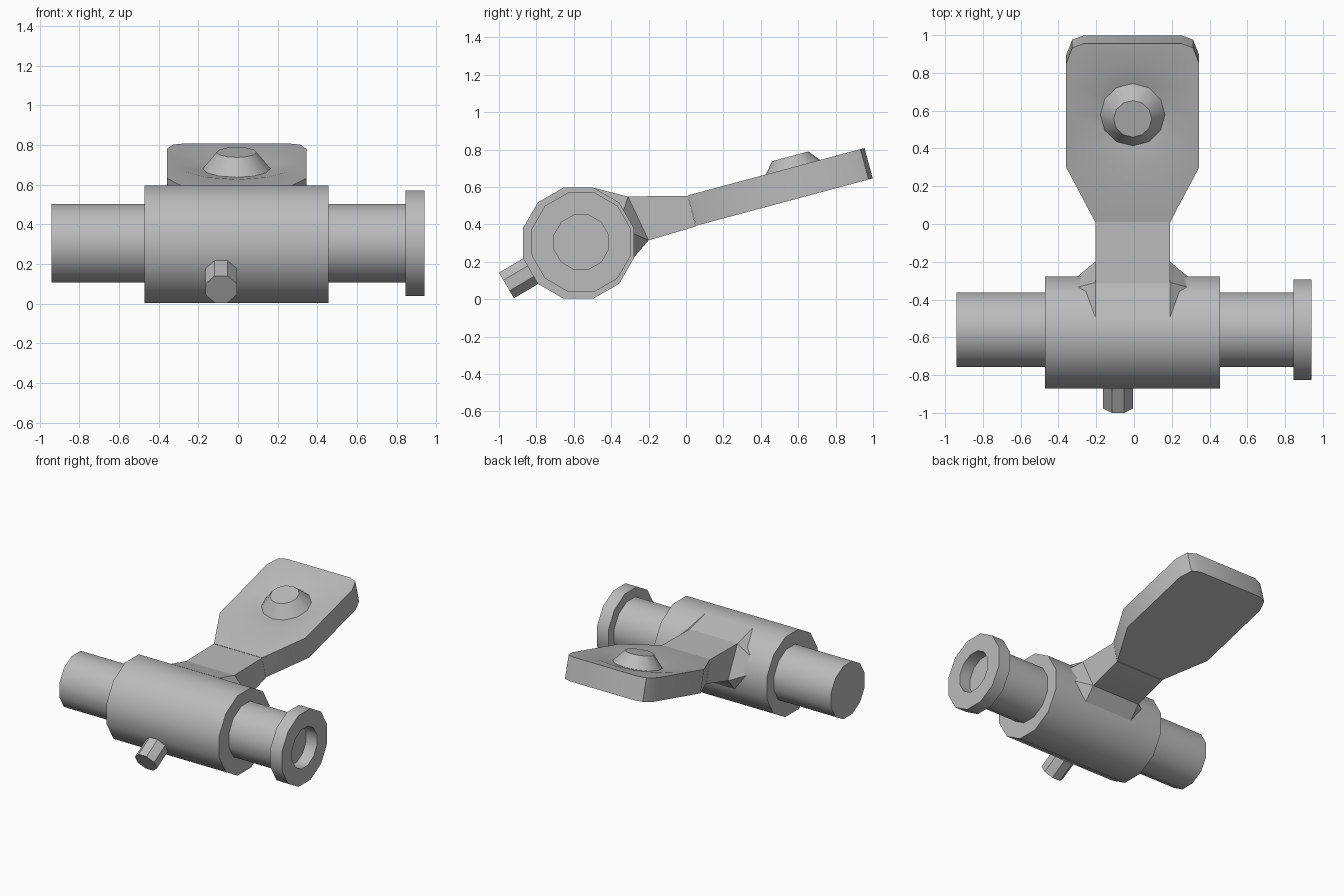
import bpy, bmesh
from math import sin, cos, pi, radians
from mathutils import Vector, Matrix

cube = bpy.data.objects.get("Cube")
if cube:
    bpy.data.objects.remove(cube, do_unlink=True)

grey = bpy.data.materials.new("plain_grey")
grey.use_nodes = True
grey.diffuse_color = (0.5, 0.5, 0.5, 1)
grey.node_tree.nodes["Principled BSDF"].inputs["Base Color"].default_value = (0.5, 0.5, 0.5, 1)


def frame(origin, x, z):
    """Placement matrix from an origin, a local x and a local z direction."""
    x, z = Vector(x).normalized(), Vector(z).normalized()
    rot = Matrix((x, z.cross(x), z)).transposed()
    return Matrix.Translation(origin) @ rot.to_4x4()


def finish(name, bm, angle=35):
    bmesh.ops.recalc_face_normals(bm, faces=bm.faces[:])
    mesh = bpy.data.meshes.new(name)
    bm.to_mesh(mesh)
    bm.free()
    mesh.materials.append(grey)
    obj = bpy.data.objects.new(name, mesh)
    bpy.context.collection.objects.link(obj)
    bpy.ops.object.select_all(action="DESELECT")
    obj.select_set(True)
    bpy.context.view_layer.objects.active = obj
    bpy.ops.object.shade_smooth_by_angle(angle=radians(angle))
    return obj


def ring(bm, mat, r, h, n, centre=(0, 0), turn=0.5):
    """Regular polygon measured across its flats."""
    r /= cos(pi / n)
    return [bm.verts.new(mat @ Vector((centre[0] + r * cos(2 * pi * (i + turn) / n),
                                       centre[1] + r * sin(2 * pi * (i + turn) / n), h)))
            for i in range(n)]


def bridge(bm, a, b):
    n = len(a)
    for i in range(n):
        bm.faces.new((a[i], a[(i + 1) % n], b[(i + 1) % n], b[i]))


def lathe(name, mat, profile, n):
    """Capped solid of revolution from (height, radius) pairs."""
    bm = bmesh.new()
    rings = [ring(bm, mat, r, h, n) for h, r in profile]
    for a, b in zip(rings, rings[1:]):
        bridge(bm, a, b)
    bm.faces.new(rings[0])
    bm.faces.new(rings[-1])
    return finish(name, bm)


# Barrel, shaft with bored flange, and small pin
lathe("barrel", frame((0, -0.575, 0.3), (0, 1, 0), (1, 0, 0)),
      [(-0.47, 0.297), (0.455, 0.297)], 12)
lathe("shaft", frame((0, -0.56, 0.305), (0, 1, 0), (1, 0, 0)),
      [(-0.94, 0.197), (0.845, 0.197), (0.845, 0.265), (0.94, 0.265),
       (0.94, 0.145), (0.85, 0.145)], 12)
lathe("pin", frame((-0.085, -0.96, 0.073), (1, 0, 0), (0, -0.86, -0.51)),
      [(-0.25, 0.079), (0, 0.079)], 8)

# Neck of the lever
MID = -0.007
bm = bmesh.new()
profile = [(-0.4, 0.548), (0.01, 0.553), (0.053, 0.389), (-0.2, 0.315), (-0.4, 0.315)]
sides = [[bm.verts.new((MID + s * 0.198, y, z)) for y, z in profile] for s in (-1, 1)]
bridge(bm, *sides)
for side in sides:
    bm.faces.new(side)
finish("lever_neck", bm, 20)

# Flared joint between neck and barrel
bm = bmesh.new()
flare = [(0.198, -0.49, 0.595), (0.295, -0.335, 0.47), (0.295, -0.28, 0.35),
         (0.198, -0.285, 0.215), (0.198, -0.31, 0.548), (0.198, -0.2, 0.315),
         (0.198, -0.5, 0.3)]
for s in (-1, 1):
    for x, y, z in flare:
        bm.verts.new((MID + s * x, y, z))
hull = bmesh.ops.convex_hull(bm, input=bm.verts[:])
bmesh.ops.delete(bm, geom=list(set(hull["geom_interior"])), context="VERTS")
finish("neck_flare", bm, 20)

# Paddle with a shallow dish and a raised button
tilt = radians(15)
plane = frame((MID, 0.01, 0.555), (1, 0, 0), (0, -sin(tilt), cos(tilt)))
half = [(0.198, 0), (0.352, 0.3), (0.352, 0.87), (0.32, 0.955), (0.26, 0.978)]
outline = half + [(-x, y) for x, y in reversed(half)]
bm = bmesh.new()
top, bottom = [[bm.verts.new(plane @ Vector((x, y, h))) for x, y in outline]
               for h in (0, -0.168)]
bridge(bm, top, bottom)
bm.faces.new(bottom)
centre = (0, 0.582)
steps = [(0.295, 0), (0.165, -0.025), (0.097, 0.06)]
rings = [ring(bm, plane, r, h, 12, centre, 0) for r, h in steps]
for a, b in zip(rings, rings[1:]):
    bridge(bm, a, b)
bm.faces.new(rings[-1])
rim = [bm.edges.get((loop[i - 1], loop[i])) for loop in (top, rings[0]) for i in range(len(loop))]
bmesh.ops.triangle_fill(bm, edges=rim, use_beauty=True, normal=plane.to_3x3().col[2])
finish("lever_paddle", bm, 32)
